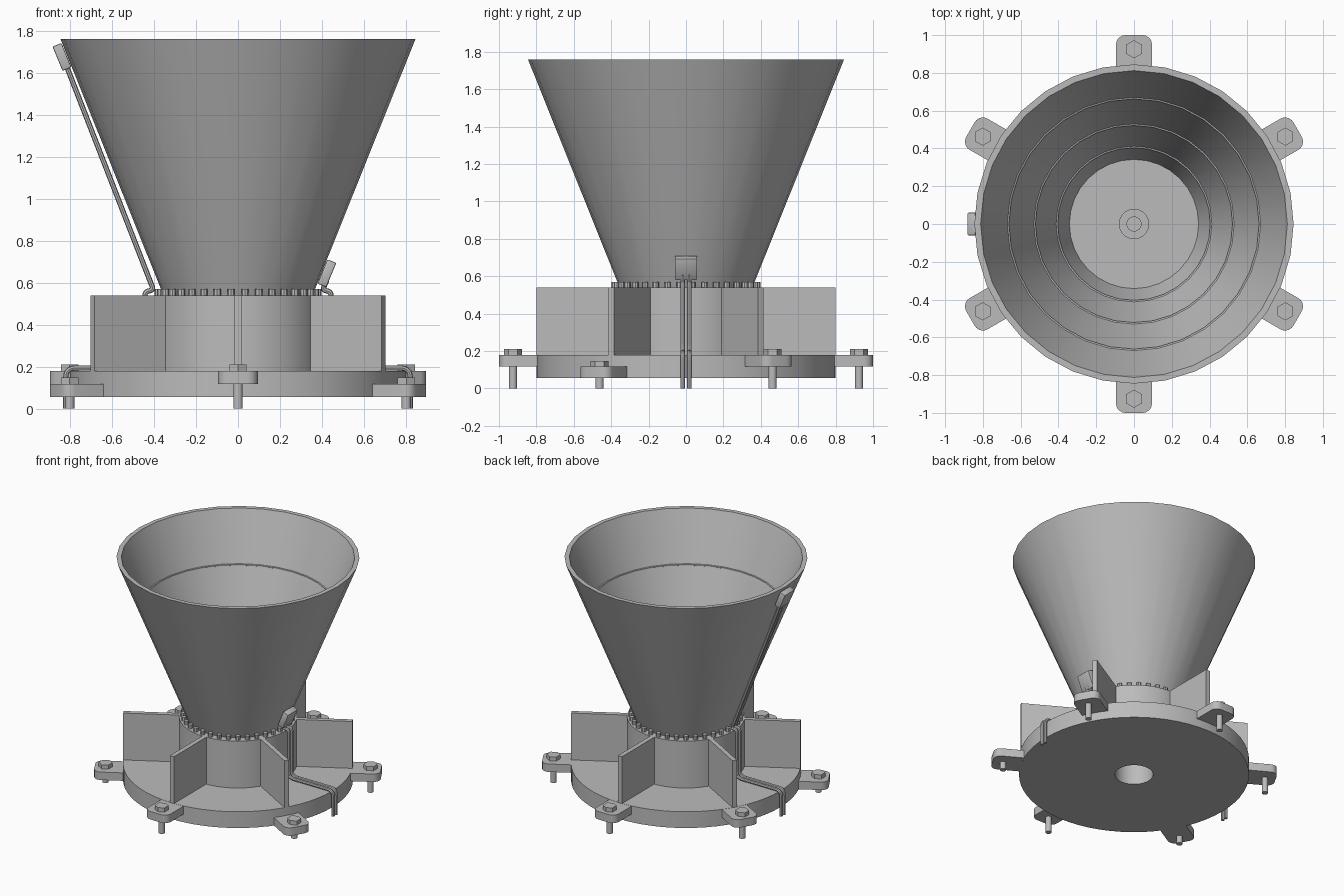
import bpy, bmesh, math
from mathutils import Vector, Matrix

if "Cube" in bpy.data.objects:
    bpy.data.objects.remove(bpy.data.objects["Cube"])

metal = bpy.data.materials.new("grey_metal")
metal.diffuse_color = (0.5, 0.5, 0.5, 1)
metal.use_nodes = True
metal.node_tree.nodes["Principled BSDF"].inputs["Base Color"].default_value = metal.diffuse_color


def finish(bm, name, smooth=False):
    bmesh.ops.recalc_face_normals(bm, faces=bm.faces[:])
    me = bpy.data.meshes.new(name)
    bm.to_mesh(me)
    bm.free()
    me.materials.append(metal)
    ob = bpy.data.objects.new(name, me)
    bpy.context.collection.objects.link(ob)
    if smooth:
        bpy.ops.object.select_all(action='DESELECT')
        ob.select_set(True)
        bpy.context.view_layer.objects.active = ob
        bpy.ops.object.shade_smooth_by_angle(angle=math.radians(35))
    return ob


def lathe(name, profile, segs, closed=False):
    """Spin an (r, z) profile about the z axis."""
    bm = bmesh.new()
    vs = [bm.verts.new((r, 0, z)) for r, z in profile]
    es = [bm.edges.new(p) for p in zip(vs, vs[1:])]
    if closed:
        es.append(bm.edges.new((vs[-1], vs[0])))
    bmesh.ops.spin(bm, geom=vs + es, cent=(0, 0, 0), axis=(0, 0, 1),
                   angle=math.tau, steps=segs, use_duplicate=False)
    bmesh.ops.remove_doubles(bm, verts=bm.verts[:], dist=1e-4)
    return finish(bm, name, True)


def prism(bm, outline, z0, z1):
    lo = [bm.verts.new((x, y, z0)) for x, y in outline]
    hi = [bm.verts.new((x, y, z1)) for x, y in outline]
    bm.faces.new(lo[::-1])
    bm.faces.new(hi)
    n = len(lo)
    for i in range(n):
        j = (i + 1) % n
        bm.faces.new((lo[i], lo[j], hi[j], hi[i]))


def ring(cx, cy, r, n, start=0.0):
    return [(cx + r * math.cos(start + math.tau * i / n),
             cy + r * math.sin(start + math.tau * i / n)) for i in range(n)]


def turn(pts, a):
    c, s = math.cos(a), math.sin(a)
    return [(x * c - y * s, x * s + y * c) for x, y in pts]


def fillet(pts, r, steps=5):
    """Round the inner corners of an open path."""
    out = [pts[0]]
    for a, b, c in zip(pts, pts[1:], pts[2:]):
        d = min(r, (a - b).length * 0.45, (c - b).length * 0.45)
        p, q = b + (a - b).normalized() * d, b + (c - b).normalized() * d
        for i in range(steps + 1):
            t = i / steps
            out.append(p * (1 - t) ** 2 + b * 2 * t * (1 - t) + q * t * t)
    return out + [pts[-1]]


def tube(name, pts, r):
    cu = bpy.data.curves.new(name + "_path", 'CURVE')
    cu.dimensions = '3D'
    cu.bevel_depth = r
    cu.bevel_resolution = 2
    cu.use_fill_caps = True
    sp = cu.splines.new('POLY')
    sp.points.add(len(pts) - 1)
    for p, v in zip(sp.points, pts):
        p.co = (*v, 1)
    tmp = bpy.data.objects.new(name + "_path", cu)
    bpy.context.collection.objects.link(tmp)
    bpy.context.view_layer.update()
    me = bpy.data.meshes.new_from_object(
        tmp.evaluated_get(bpy.context.evaluated_depsgraph_get()))
    bpy.data.objects.remove(tmp)
    bm = bmesh.new()
    bm.from_mesh(me)
    finish(bm, name, True)


# Base disc with a bore in the underside
lathe("base_disc", [(0, 0.32), (0.133, 0.32), (0.133, 0.055), (0.8, 0.055),
                    (0.8, 0.18), (0.40, 0.18)], 64)

# Central hub with closed top
lathe("hub", [(0.41, 0.18), (0.41, 0.54), (0, 0.54)], 64)

# Stepped boss on the floor of the cone
lathe("floor_boss", [(0.08, 0.54), (0.08, 0.56), (0.04, 0.56),
                     (0.04, 0.58), (0, 0.58)], 32)


# Flared cone with three thin inner ribs
def inner(z):
    return 0.345 + (z - 0.57) * 0.3925


cone = [(0.342, 0.54), (0.355, 0.54), (0.845, 1.76), (0.812, 1.76)]
for rz in (1.393, 1.035, 0.735):
    cone += [(inner(rz + 0.006), rz + 0.006), (inner(rz) - 0.006, rz + 0.004),
             (inner(rz) - 0.006, rz - 0.004), (inner(rz - 0.006), rz - 0.006)]
lathe("flared_cone", cone, 32, closed=True)

# Ring of small bolts round the foot of the cone
bm = bmesh.new()
for i in range(36):
    a = math.tau * (i + 0.5) / 36
    prism(bm, ring(0.382 * math.cos(a), 0.382 * math.sin(a), 0.017, 8), 0.54, 0.57)
finish(bm, "cone_bolts")

# Fins, mounting lugs and anchor bolts, every 60 degrees
lug = [(0.77, -0.095)]
for cy, start in ((-0.045, -90), (0.045, 0)):
    for i in range(6):
        t = math.radians(start + 18 * i)
        lug.append((0.95 + 0.05 * math.cos(t), cy + 0.05 * math.sin(t)))
lug.append((0.77, 0.095))
fin = [(0.40, -0.017), (0.80, -0.017), (0.80, 0.017), (0.40, 0.017)]
fins, lugs, bolts = bmesh.new(), bmesh.new(), bmesh.new()
for deg in range(30, 390, 60):
    a = math.radians(deg)
    top = 0.117 if deg in (210, 330) else 0.179
    prism(fins, turn(fin, a), 0.175, 0.54)
    prism(lugs, turn(lug, a), top - 0.061, top)
    cx, cy = 0.925 * math.cos(a), 0.925 * math.sin(a)
    prism(bolts, ring(cx, cy, 0.048, 6, math.pi / 2), top, top + 0.031)
    prism(bolts, ring(cx, cy, 0.022, 16), 0, top)
finish(fins, "fins")
finish(lugs, "mounting_lugs", True)
finish(bolts, "anchor_bolts", True)

# Twin pipes and sensor boxes: short run on the right, long run on the left
tilt = math.atan2(0.41, 1.0)
for side, s, end, box in (("right", 1, (0.422, 0.61), (0.423, 0.645)),
                          ("left", -1, (0.812, 1.62), (0.838, 1.675))):
    route = [(0.82, 0), (0.82, 0.194), (0.443, 0.194), (0.443, 0.557),
             (0.402, 0.565), end]
    for k, y in (("front", -0.017), ("back", 0.017)):
        pts = fillet([Vector((s * x, y, z)) for x, z in route], 0.045)
        tube(f"{side}_{k}_pipe", pts, 0.0125)
    bm = bmesh.new()
    bmesh.ops.create_cube(bm, size=1)
    bm.transform(Matrix.Translation((s * box[0], 0, box[1]))
                 @ Matrix.Rotation(s * tilt, 4, 'Y')
                 @ Matrix.Diagonal((0.046, 0.12, 0.125, 1)))
    bmesh.ops.bevel(bm, geom=bm.edges[:], offset=0.006, segments=2,
                    profile=0.5, affect='EDGES')
    finish(bm, side + "_sensor_box", True)
